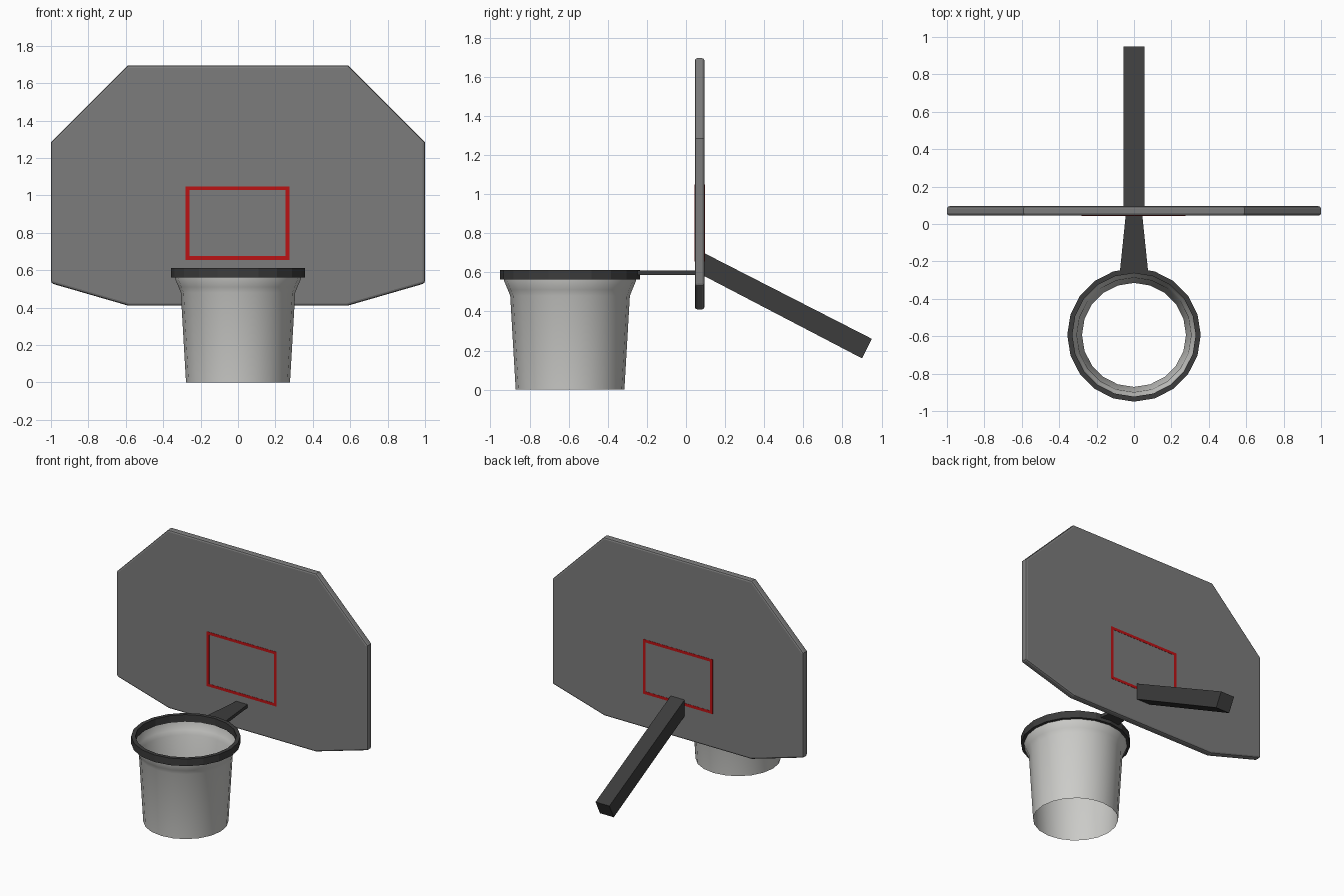
import bpy, bmesh, math

if "Cube" in bpy.data.objects:
    bpy.data.objects.remove(bpy.data.objects["Cube"])

def mat(name, rgb):
    m = bpy.data.materials.new(name)
    m.diffuse_color = (*rgb, 1)
    m.use_nodes = True
    m.node_tree.nodes["Principled BSDF"].inputs["Base Color"].default_value = m.diffuse_color
    return m

GREY = mat("board grey", (0.2, 0.2, 0.2))
DARK = mat("dark metal", (0.045, 0.045, 0.045))
RED = mat("target red", (0.5, 0.006, 0.007))
NET = mat("net light grey", (0.6, 0.6, 0.58))

def finish(name, bm, m, fix=True):
    if fix:
        bmesh.ops.recalc_face_normals(bm, faces=bm.faces)
    me = bpy.data.meshes.new(name)
    bm.to_mesh(me)
    bm.free()
    me.materials.append(m)
    ob = bpy.data.objects.new(name, me)
    bpy.context.collection.objects.link(ob)
    return ob

def prism(name, pts, axis, a, b, m):
    """Extrude a 2D outline from a to b along the given axis."""
    bm = bmesh.new()
    def place(p, t):
        c = list(p)
        c.insert(axis, t)
        return bm.verts.new(c)
    lo = [place(p, a) for p in pts]
    hi = [place(p, b) for p in pts]
    bm.faces.new(lo)
    bm.faces.new(hi[::-1])
    n = len(pts)
    for i in range(n):
        j = (i + 1) % n
        bm.faces.new((lo[i], hi[i], hi[j], lo[j]))
    return finish(name, bm, m)

def lathe(name, profile, sides, cy, m, closed):
    """Revolve (radius, z) points about a vertical axis at y = cy."""
    bm = bmesh.new()
    rings = [[bm.verts.new((r * math.sin(2 * math.pi * i / sides),
                            cy - r * math.cos(2 * math.pi * i / sides), z))
              for i in range(sides)] for r, z in profile]
    pairs = list(zip(rings, rings[1:]))
    if closed:
        pairs.append((rings[-1], rings[0]))
    for a, b in pairs:
        for i in range(sides):
            j = (i + 1) % sides
            bm.faces.new((a[i], a[j], b[j], b[i]))
    return finish(name, bm, m, closed)

# Backboard with rounded edges
half = [(0.585, 0.41), (1.0, 0.53), (1.0, 1.285), (0.59, 1.695)]
outline = half + [(-x, z) for x, z in reversed(half)]
board = prism("backboard", outline, 1, 0.045, 0.095, GREY)
bev = board.modifiers.new("rounded edges", 'BEVEL')
bev.width = 0.013
bev.segments = 2
bev.limit_method = 'ANGLE'
bev.angle_limit = math.radians(60)

# Red target frame, flush with both faces of the board
def frame(name, x0, x1, z0, z1, w):
    bars = {"left": (x0, x0 + w, z0, z1), "right": (x1 - w, x1, z0, z1),
            "top": (x0 + w, x1 - w, z1 - w, z1), "bottom": (x0 + w, x1 - w, z0, z0 + w)}
    for side, (a, b, c, d) in bars.items():
        prism(f"{name}_{side}", [(a, c), (b, c), (b, d), (a, d)], 1, 0.0435, 0.0965, RED)

frame("target", -0.28, 0.275, 0.655, 1.048, 0.02)

# Rim ring
CY = -0.593
lathe("rim", [(0.357, 0.562), (0.357, 0.613), (0.33, 0.613), (0.33, 0.562)],
      20, CY, DARK, True)

# Open net
net = lathe("net", [(0.278, 0.0), (0.306, 0.48), (0.318, 0.51), (0.337, 0.555), (0.337, 0.58)],
            20, CY, NET, False)
for p in net.data.polygons:
    p.use_smooth = True

# Tapered plate joining rim and board
prism("rim_bracket", [(-0.075, -0.25), (0.075, -0.25), (0.043, 0.06), (-0.043, 0.06)],
      2, 0.585, 0.608, DARK)

# Sloping support arm behind the board
prism("support_arm", [(0.07, 0.71), (0.95, 0.26), (0.90, 0.16), (0.07, 0.593)],
      0, -0.055, 0.055, DARK)
